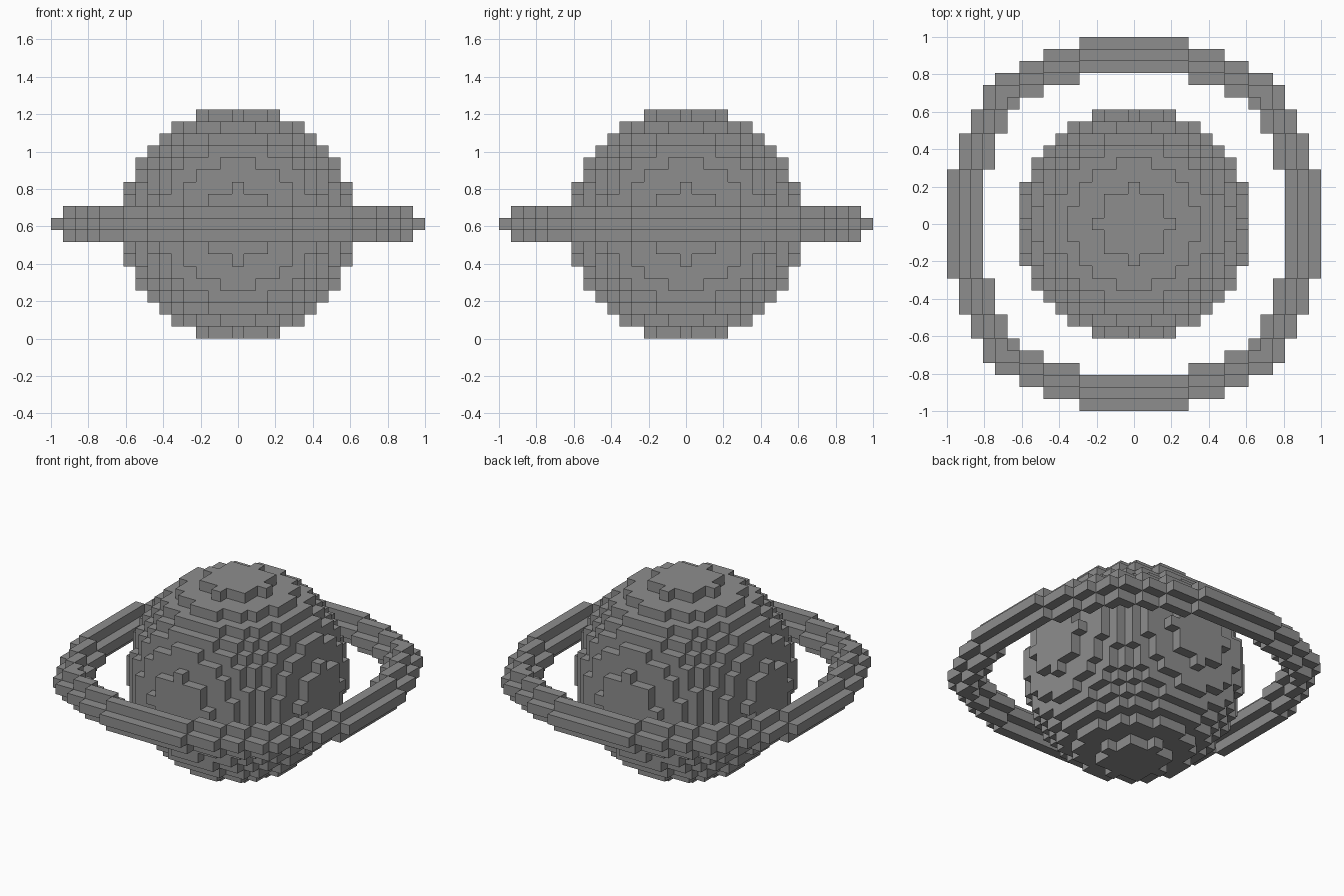
import bpy
import bmesh
from itertools import product
from mathutils import Vector

cube = bpy.data.objects.get("Cube")
if cube:
    bpy.data.objects.remove(cube, do_unlink=True)

UNIT = 2 / 31                        # edge of one block
CENTRE = Vector((0, 0, 9.5 * UNIT))  # middle of the planet

grey = bpy.data.materials.new("mid grey")
grey.use_nodes = True
colour = (0.27, 0.27, 0.27, 1)
grey.diffuse_color = colour
grey.node_tree.nodes["Principled BSDF"].inputs["Base Color"].default_value = colour


def block_object(name, cells):
    """Outer skin of a set of unit blocks."""
    bm = bmesh.new()
    corners = {}

    def corner(cell, offset):
        key = tuple(2 * c + o for c, o in zip(cell, offset))
        if key not in corners:
            corners[key] = bm.verts.new(CENTRE + Vector(key) * UNIT / 2)
        return corners[key]

    for cell in sorted(cells):
        for axis, side in product(range(3), (-1, 1)):
            neighbour = list(cell)
            neighbour[axis] += side
            if tuple(neighbour) in cells:
                continue
            quad = []
            for u, w in ((-1, -1), (1, -1), (1, 1), (-1, 1)):
                offset = [0, 0, 0]
                offset[axis] = side
                offset[(axis + 1) % 3] = u
                offset[(axis + 2) % 3] = w
                quad.append(corner(cell, offset))
            bm.faces.new(quad if side > 0 else quad[::-1])

    mesh = bpy.data.meshes.new(name)
    bm.to_mesh(mesh)
    bm.free()
    mesh.materials.append(grey)
    obj = bpy.data.objects.new(name, mesh)
    bpy.context.collection.objects.link(obj)
    return obj


# Planet: all blocks within a ball
span = range(-9, 10)
planet = {c for c in product(span, repeat=3) if sum(k * k for k in c) <= 90}
block_object("planet", planet)

# Ring: a stepped circle of blocks, thickened by one block along each axis
path = set()
for near in range(12):
    far = 14 - (near > 4) - (near > 7) - (near > 9)
    for sx, sy in product((-1, 1), repeat=2):
        path.add((sx * far, sy * near, 0))
        path.add((sx * near, sy * far, 0))

ring = set(path)
for x, y, z in path:
    for s in (-1, 1):
        ring |= {(x + s, y, z), (x, y + s, z), (x, y, z + s)}
block_object("ring", ring)
